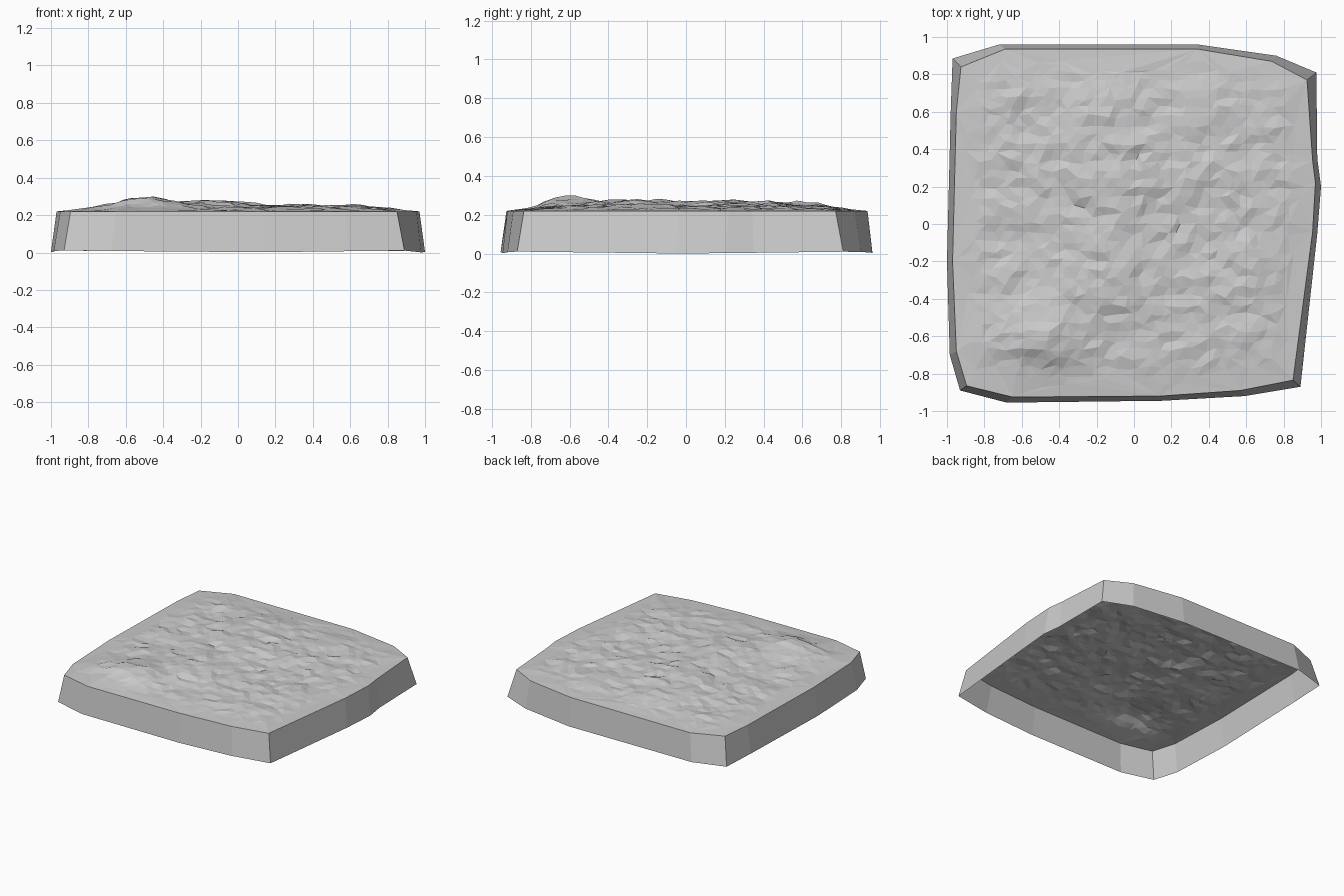
import bpy
import math
import random
from mathutils import Vector, noise
from mathutils.geometry import delaunay_2d_cdt

random.seed(4)
cube = bpy.data.objects.get("Cube")
if cube:
    bpy.data.objects.remove(cube, do_unlink=True)

stone = bpy.data.materials.new("grey stone")
stone.use_nodes = True
colour = (0.6, 0.6, 0.6, 1)
stone.diffuse_color = colour
stone.node_tree.nodes["Principled BSDF"].inputs["Base Color"].default_value = colour

RIM = 0.22
# Foot outline and rim outline, counter-clockwise
foot = [(-.93, -.89), (-.68, -.955), (.15, -.945), (.59, -.92), (.89, -.87), (.98, -.05), (1, .2),
        (.98, .35), (.975, .81), (.76, .9), (.34, .96), (-.72, .96), (-.97, .885), (-.98, .6),
        (-1, -.2), (-.985, -.7)]
rim = [(-.895, -.865), (-.65, -.925), (.14, -.92), (.57, -.89), (.85, -.835), (.955, -.04), (.97, .22),
       (.955, .34), (.925, .77), (.735, .87), (.34, .935), (-.69, .935), (-.925, .84), (-.95, .6),
       (-.97, -.2), (-.95, -.68)]
# Mounds: x, y, radius, height
mounds = [(-.5, -.6, .2, .055), (-.15, .2, .28, .035), (-.15, -.3, .22, .04),
          (-.2, .6, .2, .02), (.3, .35, .25, .01), (.6, -.3, .25, .01)]


def make_object(name, verts, faces):
    mesh = bpy.data.meshes.new(name)
    mesh.from_pydata(verts, [], faces)
    mesh.materials.append(stone)
    obj = bpy.data.objects.new(name, mesh)
    bpy.context.collection.objects.link(obj)


def edge_distance(p):
    """Signed distance inwards from the rim outline."""
    best = 9
    for a, b in zip(rim, rim[1:] + rim[:1]):
        a, b = Vector(a), Vector(b)
        d = (b - a).normalized()
        best = min(best, d.x * (p.y - a.y) - d.y * (p.x - a.x))
    return best


def height(p):
    fade = min(1, max(0, edge_distance(p) / 0.25))
    h = 0.018 + sum(m[3] * math.exp(-((p.x - m[0]) ** 2 + (p.y - m[1]) ** 2) / m[2] ** 2)
                    for m in mounds)
    h += 0.014 * noise.noise(Vector((p.x * 4, p.y * 6, 1)))
    h += 0.014 * noise.noise(Vector((p.x * 9, p.y * 13, 5)))
    return RIM + max(0, fade * (h + random.uniform(-.006, .006)))


# Sloping open-bottomed skirt
n = len(rim)
skirt = [(x, y, 0.012 * min(abs(x), abs(y))) for x, y in foot] + [(x, y, RIM) for x, y in rim]
make_object("skirt", skirt, [(i, (i + 1) % n, n + (i + 1) % n, n + i) for i in range(n)])

# Rugged faceted ground inside the rim
points = [Vector(p) for p in rim]
columns, rows = 32, 38
for i in range(columns):
    for j in range(rows):
        p = Vector((-0.93 + 1.86 * (i + 0.5 * (j % 2)) / columns, -0.91 + 1.82 * j / rows))
        p += Vector((random.uniform(-.018, .018), random.uniform(-.014, .014)))
        margin = edge_distance(p)
        if margin > 0.1 or (margin > 0.05 and random.random() < 0.3):
            points.append(p)
flat, _, tris, *_ = delaunay_2d_cdt(points, [], [list(range(n))], 1, 1e-5)
ground = [(p.x, p.y, RIM if edge_distance(p) < 0.001 else height(p)) for p in flat]
make_object("rugged_ground", ground, tris)
